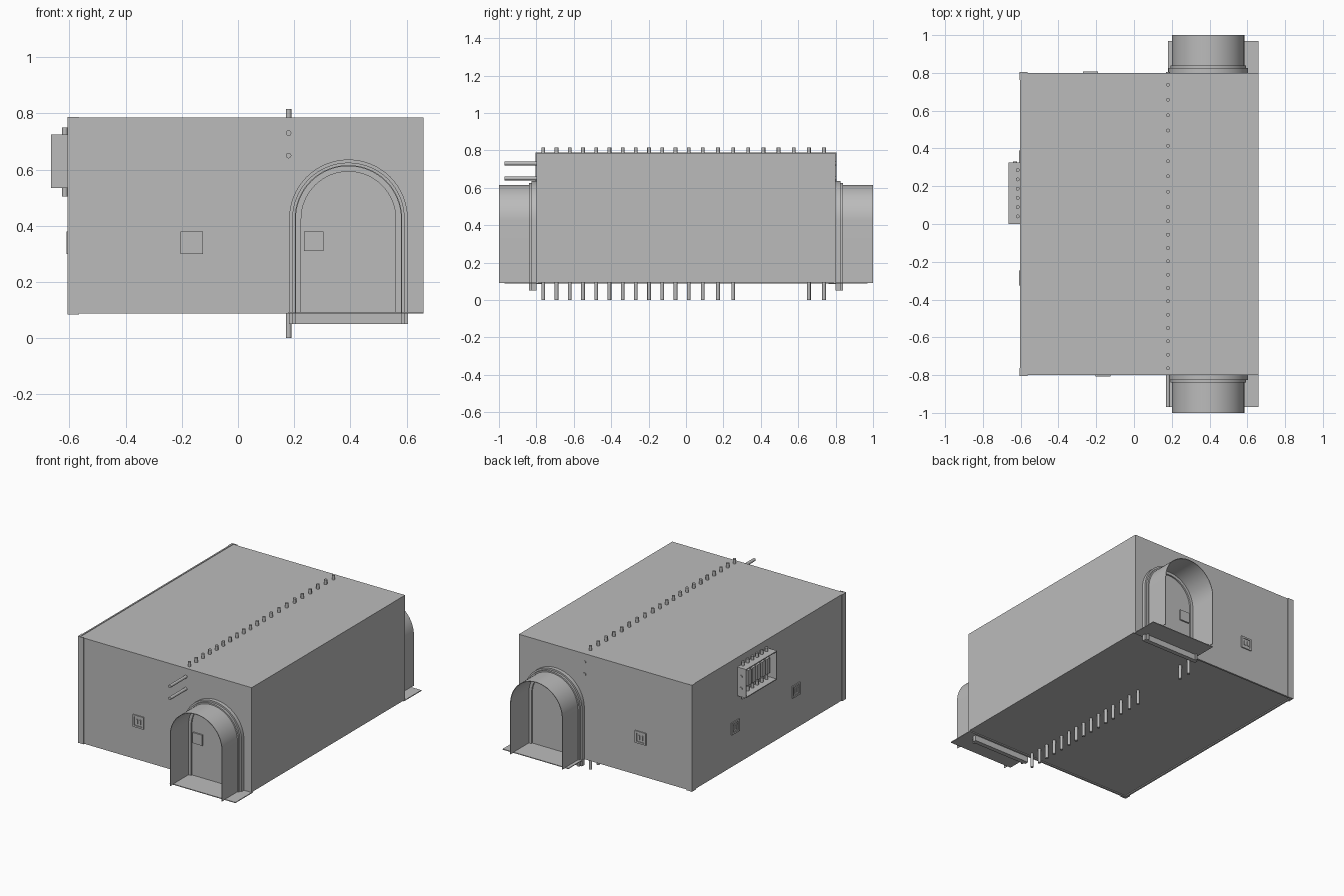
import bpy, bmesh, math
from mathutils import Matrix, Vector

cube = bpy.data.objects.get("Cube")
if cube:
    bpy.data.objects.remove(cube, do_unlink=True)

grey = bpy.data.materials.new("plain grey")
grey.use_nodes = True
grey.diffuse_color = (0.5, 0.5, 0.5, 1)
grey.node_tree.nodes["Principled BSDF"].inputs["Base Color"].default_value = (0.5, 0.5, 0.5, 1)


def finish(name, bm, smooth=False):
    bmesh.ops.recalc_face_normals(bm, faces=bm.faces)
    mesh = bpy.data.meshes.new(name)
    bm.to_mesh(mesh)
    bm.free()
    mesh.materials.append(grey)
    obj = bpy.data.objects.new(name, mesh)
    bpy.context.collection.objects.link(obj)
    if smooth:
        bpy.ops.object.select_all(action="DESELECT")
        obj.select_set(True)
        bpy.context.view_layer.objects.active = obj
        bpy.ops.object.shade_smooth_by_angle(angle=math.radians(35))
    return obj


def add_box(bm, x, y, z):
    """Box between the given (low, high) pairs."""
    size = [b - a for a, b in (x, y, z)]
    mid = [(a + b) / 2 for a, b in (x, y, z)]
    bmesh.ops.create_cube(bm, size=1, matrix=Matrix.Translation(mid) @ Matrix.Diagonal((*size, 1)))


def add_rod(bm, start, end, radius=0.01):
    a, b = Vector(start), Vector(end)
    turn = (b - a).to_track_quat("Z", "Y").to_matrix().to_4x4()
    bmesh.ops.create_cone(bm, cap_ends=True, segments=12, radius1=radius, radius2=radius,
                          depth=(b - a).length, matrix=Matrix.Translation((a + b) / 2) @ turn)


def box(name, x, y, z):
    bm = bmesh.new()
    add_box(bm, x, y, z)
    return finish(name, bm)


# Arched shells share one centre line and spring height
ARCH_X, SPRING = 0.393, 0.425


def arch_points(radius, foot):
    arc = [(ARCH_X + radius * math.cos(math.pi * i / 32),
            SPRING + radius * math.sin(math.pi * i / 32)) for i in range(33)]
    return [(ARCH_X + radius, foot)] + arc + [(ARCH_X - radius, foot)]


def arch(name, outer, inner, foot, y0, y1):
    bm = bmesh.new()
    rings = [[bm.verts.new((x, y, z)) for x, z in arch_points(r, foot)]
             for r, y in ((outer, y0), (outer, y1), (inner, y1), (inner, y0))]
    for k in range(4):
        a, b = rings[k], rings[(k + 1) % 4]
        for i in range(len(a) - 1):
            bm.faces.new((a[i], a[i + 1], b[i + 1], b[i]))
    for i in (0, -1):
        bm.faces.new([r[i] for r in rings])
    return finish(name, bm, True)


# Main block
W, E, S, N = -0.603, 0.66, -0.8, 0.8
LOW, TOP = 0.095, 0.785
box("main_block", (W, E), (S, N), (LOW, TOP))

# Corner angles and edge trims on the right-hand side
for side, y in (("front", S), ("back", N)):
    sgn = 1 if y > 0 else -1
    bm = bmesh.new()
    add_box(bm, (W - 0.004, W + 0.038), sorted((y, y + sgn * 0.004)), (0.085, TOP + 0.003))
    add_box(bm, (W - 0.004, W), sorted((y, y - sgn * 0.038)), (0.085, TOP + 0.003))
    finish(side + "_corner_angle", bm)
    box(side + "_bottom_trim", (W, E), sorted((y, y - sgn * 0.012)), (0.088, LOW))
box("side_bottom_trim", (W, W + 0.012), (S, N), (0.088, LOW))
box("side_top_trim", (W, W + 0.01), (S, N), (TOP, TOP + 0.003))

# Arched entrances at both ends
for side, sgn in (("front", -1), ("back", 1)):
    def span(a, b):
        return sorted((sgn * a, sgn * b))
    arch(side + "_hood", 0.191, 0.187, 0.09, *span(0.8, 1.0))
    arch(side + "_inner_frame", 0.189, 0.168, 0.09, *span(0.8, 0.81))
    arch(side + "_collar", 0.2, 0.188, 0.05, *span(0.8, 0.84))
    arch(side + "_wall_flange", 0.211, 0.199, 0.05, *span(0.8, 0.825))
    box(side + "_threshold", (ARCH_X - 0.2, ARCH_X + 0.2), span(0.8, 0.83), (0.05, 0.09))
    box(side + "_floor_plate", (0.18, E), span(0.79, 0.97), (0.088, 0.093))
    box(side + "_hatch", (0.235, 0.305), span(0.8, 0.81), (0.31, 0.38))

# Row of upright pipes: short stubs above, longer ends below
PIPE_X = 0.18
rows = [-0.763 + 0.0707 * i for i in range(12)] + [0.09 + 0.081 * i for i in range(9)]
bm = bmesh.new()
for i, y in enumerate(rows):
    add_rod(bm, (PIPE_X, y, 0.7), (PIPE_X, y, 0.815))
    if i < 15 or i > 18:
        add_rod(bm, (PIPE_X, y, 0), (PIPE_X, y, 0.2))
finish("upright_pipes", bm, True)

# Two long pipes running through the block
bm = bmesh.new()
for z in (0.65, 0.73):
    add_rod(bm, (PIPE_X, -0.97, z), (PIPE_X, N + 0.004, z))
finish("through_pipes", bm, True)

# Wall sockets: built facing +z, then turned to each wall
sockets = {
    "front_socket": ((-0.165, S, 0.34), (0, -1, 0)),
    "back_socket": ((-0.23, N, 0.34), (0, 1, 0)),
    "side_socket_back": ((W, 0.35, 0.34), (-1, 0, 0)),
    "side_socket_front": ((W, -0.285, 0.34), (-1, 0, 0)),
}
for name, (place, facing) in sockets.items():
    bm = bmesh.new()
    for s in (-1, 1):
        add_box(bm, (-0.04, 0.04), sorted((s * 0.028, s * 0.04)), (0, 0.007))
        add_box(bm, sorted((s * 0.028, s * 0.04)), (-0.028, 0.028), (0, 0.007))
        add_box(bm, sorted((s * 0.005, s * 0.017)), (-0.015, 0.015), (0, 0.006))
    add_box(bm, (-0.028, 0.028), (-0.028, 0.028), (0, 0.002))
    turn = Vector(facing).to_track_quat("Z", "Y").to_matrix().to_4x4()
    bm.transform(Matrix.Translation(place) @ turn)
    finish(name, bm)

# Open-fronted switch box on the side wall
X0, X1, Y0, Y1, Z0, Z1, T = -0.665, W, 0.0, 0.325, 0.535, 0.725, 0.006
bm = bmesh.new()
for z in (Z0, Z1 - T):
    add_box(bm, (X0, X1), (Y0, Y1), (z, z + T))
for y in (Y0, Y1 - T):
    add_box(bm, (X0, X1), (y, y + T), (Z0, Z1))
finish("switch_box", bm)

bm = bmesh.new()
pegs = bmesh.new()
for i in range(6):
    y = 0.04 + 0.049 * i
    add_box(bm, (-0.63, W), (y - 0.017, y + 0.017), (0.58, 0.68))
    add_rod(pegs, (-0.616, y, 0.69), (-0.616, y, 0.75))
    add_rod(pegs, (-0.616, y, 0.505), (-0.616, y, 0.57))
finish("switches", bm)
for z in (0.59, 0.67):
    add_rod(pegs, (-0.63, Y1 - 0.02, z), (-0.63, Y1 + 0.006, z))
finish("switch_box_pegs", pegs, True)
